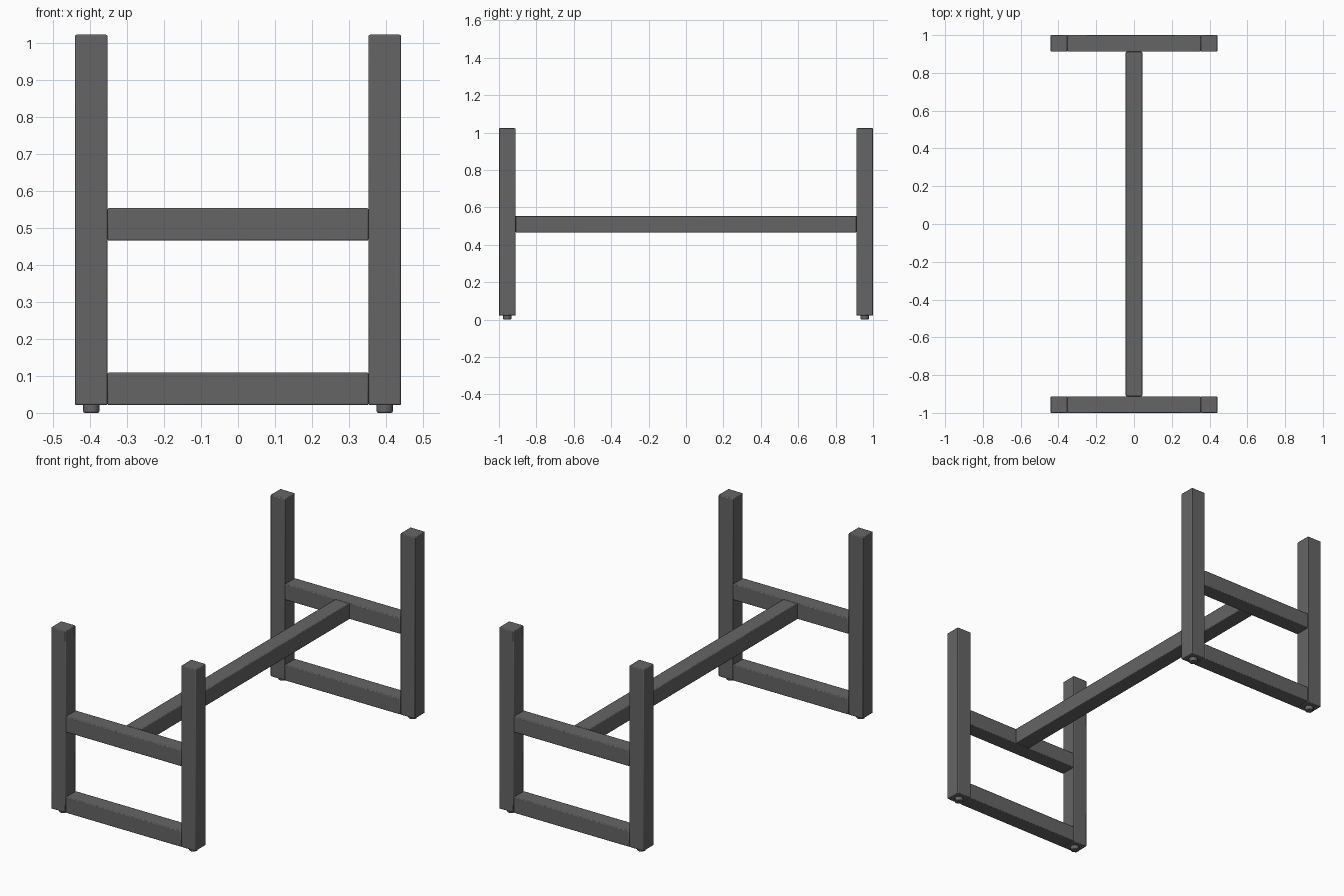
import bpy, math

if "Cube" in bpy.data.objects:
    bpy.data.objects.remove(bpy.data.objects["Cube"])

T = 0.088           # square tube width
PX, PY = 0.397, 0.956  # post centre offsets
LIFT = 0.021        # height of the foot pads
TOP = 1.023

mat = bpy.data.materials.new("dark_grey_metal")
mat.diffuse_color = (0.13, 0.13, 0.13, 1)
mat.use_nodes = True
mat.node_tree.nodes["Principled BSDF"].inputs["Base Color"].default_value = mat.diffuse_color


def finish(obj, name, bevel):
    obj.name = name
    obj.data.materials.append(mat)
    mod = obj.modifiers.new("soft_edges", 'BEVEL')
    mod.width = bevel
    mod.segments = 2
    mod.limit_method = 'ANGLE'
    bpy.ops.object.shade_smooth_by_angle(angle=math.radians(35))
    return obj


def bar(name, loc, size):
    bpy.ops.mesh.primitive_cube_add(size=1, location=loc)
    obj = bpy.context.object
    obj.scale = size
    bpy.ops.object.transform_apply(location=False, rotation=False, scale=True)
    return finish(obj, name, 0.004)


def foot(name, x, y):
    h = LIFT + 0.003
    bpy.ops.mesh.primitive_cylinder_add(vertices=32, radius=0.022, depth=h,
                                        location=(x, y, h / 2))
    return finish(bpy.context.object, name, 0.004)


inner = 2 * PX - T
for end, sy in (("front", -1), ("back", 1)):
    y = sy * PY
    # upright posts with round foot pads
    for side, sx in (("left", -1), ("right", 1)):
        bar(f"{end}_{side}_post", (sx * PX, y, (LIFT + TOP) / 2), (T, T, TOP - LIFT))
        foot(f"{end}_{side}_foot", sx * PX, y)
    # cross rails of the end frame
    bar(f"{end}_lower_rail", (0, y, LIFT + T / 2), (inner, T, T))
    bar(f"{end}_middle_rail", (0, y, 0.51), (inner, T, T))

# long beam joining the two end frames
bar("centre_beam", (0, 0, 0.51), (T, 2 * PY - T, T))
